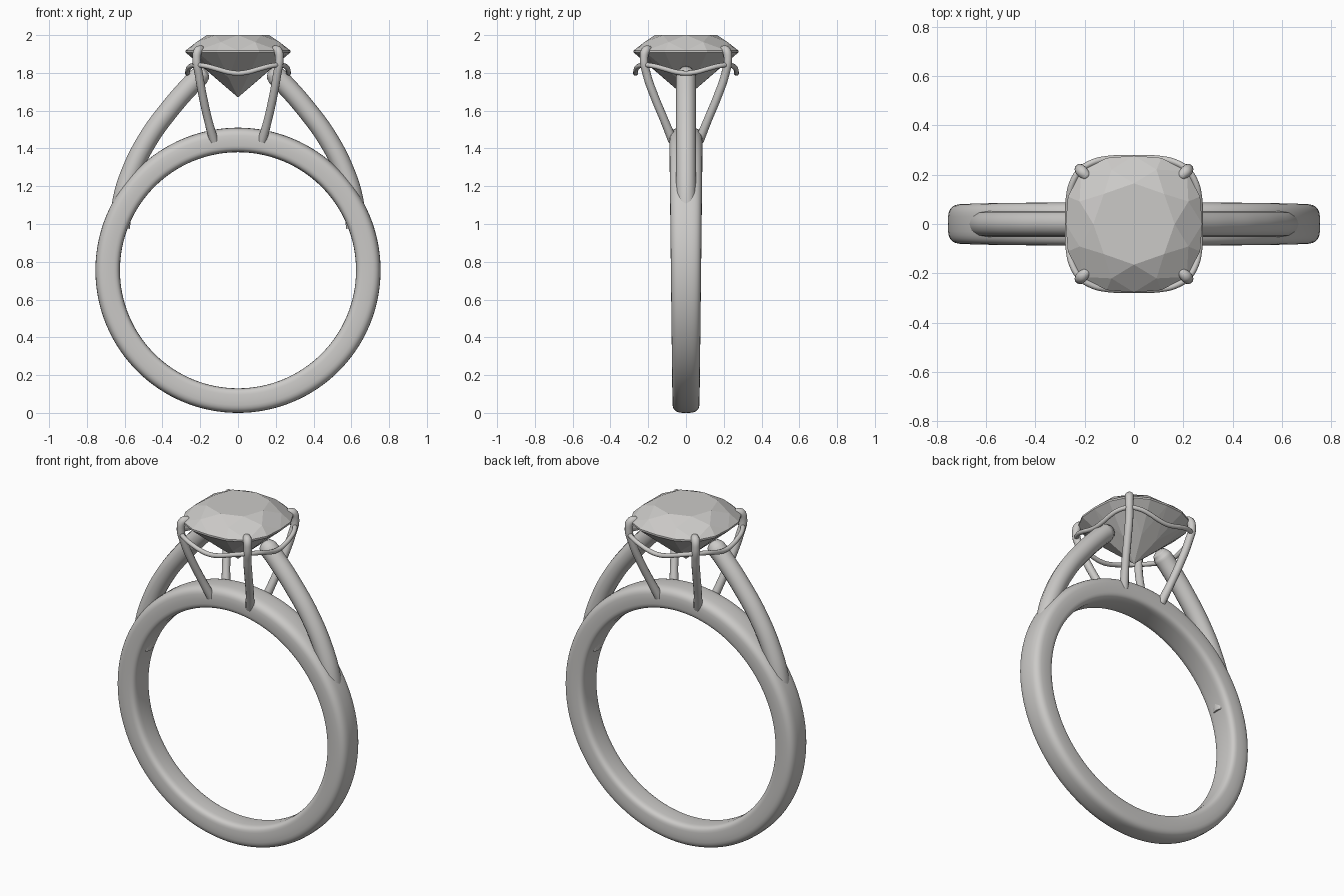
import bpy, bmesh
from math import sin, cos, pi, radians

if "Cube" in bpy.data.objects:
    bpy.data.objects.remove(bpy.data.objects["Cube"])


def material(name, rgb):
    m = bpy.data.materials.new(name)
    m.use_nodes = True
    m.diffuse_color = (*rgb, 1)
    m.node_tree.nodes["Principled BSDF"].inputs["Base Color"].default_value = (*rgb, 1)
    return m


GREY = material("pale warm grey", (0.6, 0.59, 0.575))


def power(v, e):
    return abs(v) ** e * (1 if v >= 0 else -1)


def cushion(angle, size, n):
    """Point on a rounded square, by angle from the centre."""
    c, s = cos(angle), sin(angle)
    r = size / (abs(c) ** n + abs(s) ** n) ** (1 / n)
    return r * c, r * s


def add_mesh(name, bm, smooth):
    bmesh.ops.recalc_face_normals(bm, faces=bm.faces)
    mesh = bpy.data.meshes.new(name)
    bm.to_mesh(mesh)
    bm.free()
    mesh.materials.append(GREY)
    ob = bpy.data.objects.new(name, mesh)
    bpy.context.collection.objects.link(ob)
    if smooth:
        mesh.shade_smooth()
    return ob


def wire(name, points, radius, taper=None, cyclic=False):
    """Round wire through points, turned into a mesh."""
    cu = bpy.data.curves.new(name, "CURVE")
    cu.dimensions = "3D"
    cu.bevel_depth = radius
    cu.bevel_resolution = 4
    cu.resolution_u = 8
    cu.use_fill_caps = True
    sp = cu.splines.new("BEZIER")
    sp.bezier_points.add(len(points) - 1)
    for i, (bp, p) in enumerate(zip(sp.bezier_points, points)):
        bp.co = p
        bp.handle_left_type = bp.handle_right_type = "AUTO"
        bp.radius = taper[i] if taper else 1
    sp.use_cyclic_u = cyclic
    cu.materials.append(GREY)
    ob = bpy.data.objects.new(name, cu)
    bpy.context.collection.objects.link(ob)
    bpy.ops.object.select_all(action="DESELECT")
    ob.select_set(True)
    bpy.context.view_layer.objects.active = ob
    bpy.ops.object.convert(target="MESH")
    bpy.ops.object.shade_smooth_by_angle(angle=radians(50))
    return ob


# Band: rounded section swept round the finger hole, wider at the top
R_MID, HALF_THICK, Z_MID = 0.69, 0.065, 0.755
STEPS, SECTION = 128, 32
bm = bmesh.new()
rings = []
for i in range(STEPS):
    a = 2 * pi * i / STEPS
    half_width = 0.08 + 0.008 * sin(a)
    ring = []
    for j in range(SECTION):
        t = 2 * pi * j / SECTION
        # the outside is rounder than the finger side
        e = 0.62 if cos(t) > 0 else 0.45
        r = R_MID + HALF_THICK * power(cos(t), e)
        y = half_width * power(sin(t), e)
        ring.append(bm.verts.new((r * cos(a), y, Z_MID + r * sin(a))))
    rings.append(ring)
for i in range(STEPS):
    p, q = rings[i], rings[(i + 1) % STEPS]
    for j in range(SECTION):
        k = (j + 1) % SECTION
        bm.faces.new((p[j], p[k], q[k], q[j]))
add_mesh("band", bm, True)

# Shoulders: arched bars rising from the band to the stone
SHOULDER = [(0.625, 0.98), (0.61, 1.13), (0.563, 1.28), (0.47, 1.46),
            (0.36, 1.61), (0.265, 1.72), (0.2, 1.785), (0.175, 1.803), (0.165, 1.81)]
for side, label in ((1, "left"), (-1, "right")):
    wire(label + "_shoulder", [(side * x, 0, z) for x, z in SHOULDER], 0.053,
         [1, 1, 1, 1, 1, 1, 1, 0.75, 0.3])

# Prongs: four claws bent over the stone's corners
PRONG = [(0.128, 0.07, 1.44), (0.158, 0.115, 1.55), (0.185, 0.165, 1.67),
         (0.207, 0.207, 1.79), (0.219, 0.222, 1.88), (0.21, 0.212, 1.918),
         (0.192, 0.194, 1.924), (0.182, 0.184, 1.922)]
for sx, lx in ((1, "left"), (-1, "right")):
    for sy, ly in ((-1, "front"), (1, "back")):
        wire(f"{ly}_{lx}_prong", [(sx * x, sy * y, z) for x, y, z in PRONG], 0.022,
             [1.1, 1, 1, 1, 1, 1.1, 0.9, 0.3])

# Gallery wire: cushion loop dipping between the prongs
loop = []
for i in range(32):
    a = 2 * pi * i / 32
    loop.append((*cushion(a, 0.267, 3.4), 1.82 - 0.022 * cos(4 * a)))
wire("gallery_wire", loop, 0.013, cyclic=True)

# Stone: cushion brilliant cut with flat facets
bm = bmesh.new()


def gem_ring(count, start, size, z, n=2.7):
    return [bm.verts.new((*cushion(start + 2 * pi * i / count, size, n), z)) for i in range(count)]


table = gem_ring(8, 0, 0.165, 2.0, 2.3)
crown = gem_ring(8, pi / 8, 0.228, 1.963)
girdle_top = gem_ring(16, 0, 0.277, 1.918)
girdle_low = gem_ring(16, 0, 0.277, 1.908)
pavilion = gem_ring(8, pi / 8, 0.125, 1.775)
culet = bm.verts.new((0, 0, 1.67))
bm.faces.new(table)
for i in range(8):
    n, g = (i + 1) % 8, 2 * i
    mid, far = g + 1, (g + 2) % 16
    # star, kite and upper girdle facets
    bm.faces.new((table[i], table[n], crown[i]))
    bm.faces.new((table[i], crown[i], girdle_top[g], crown[i - 1]))
    bm.faces.new((crown[i], girdle_top[g], girdle_top[mid]))
    bm.faces.new((crown[i], girdle_top[mid], girdle_top[far]))
    # girdle
    for a, b in ((g, mid), (mid, far)):
        bm.faces.new((girdle_top[a], girdle_top[b], girdle_low[b], girdle_low[a]))
        bm.faces.new((pavilion[i], girdle_low[a], girdle_low[b]))
    # lower main facets
    bm.faces.new((culet, pavilion[i], girdle_low[g], pavilion[i - 1]))
add_mesh("stone", bm, False)
